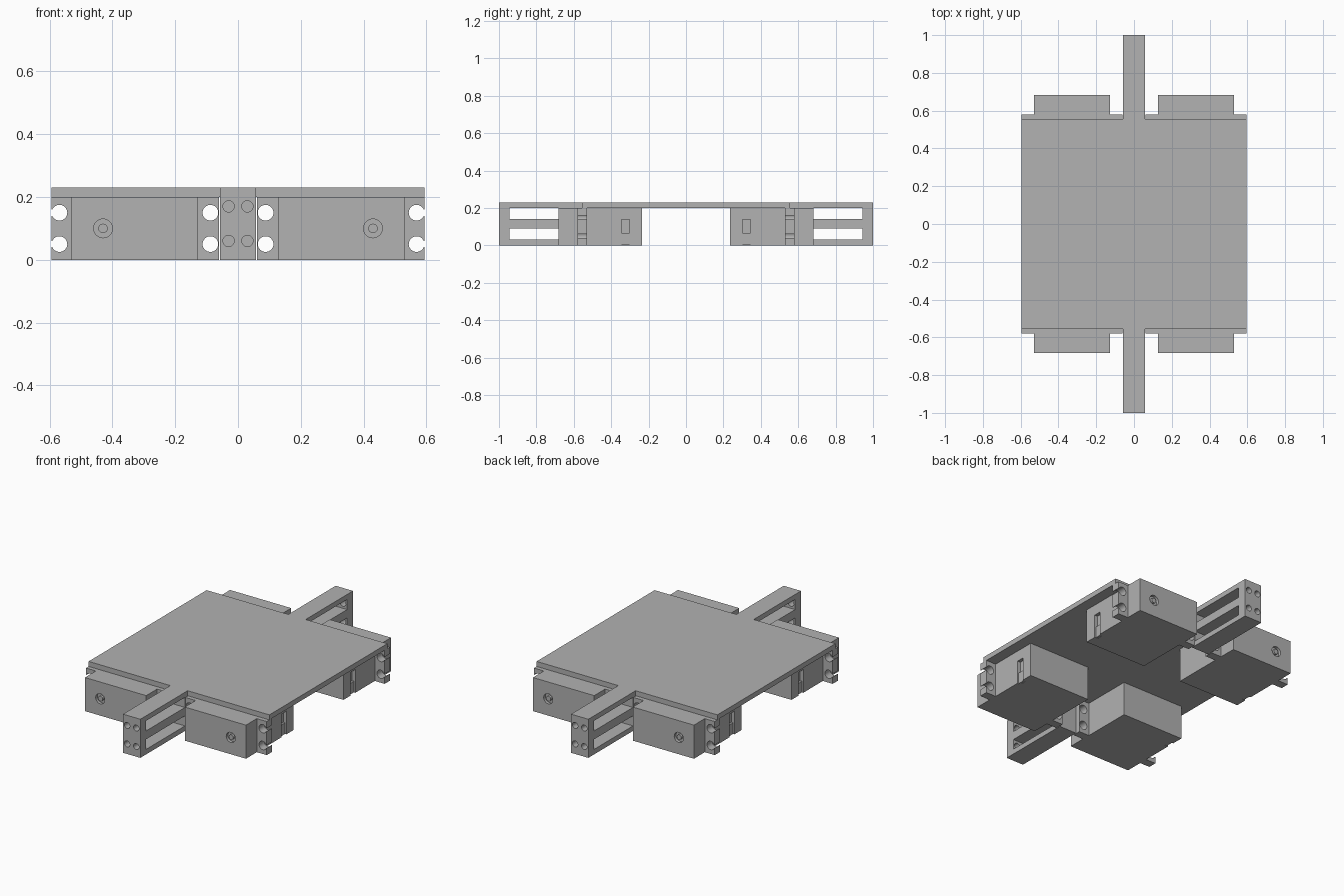
import bpy, bmesh, math
from mathutils import Matrix

cube = bpy.data.objects.get("Cube")
if cube:
    bpy.data.objects.remove(cube, do_unlink=True)

grey = bpy.data.materials.new("plain grey")
grey.use_nodes = True
colour = (0.445, 0.445, 0.445, 1)
grey.diffuse_color = colour
grey.node_tree.nodes["Principled BSDF"].inputs["Base Color"].default_value = colour


def finish(name, bm):
    mesh = bpy.data.meshes.new(name)
    bm.to_mesh(mesh)
    bm.free()
    mesh.materials.append(grey)
    obj = bpy.data.objects.new(name, mesh)
    bpy.context.collection.objects.link(obj)
    return obj


def box(name, x, y, z):
    """Box from its (low, high) range on each axis."""
    bm = bmesh.new()
    bmesh.ops.create_cube(bm, size=1)
    for v in bm.verts:
        v.co = [lo + (c + 0.5) * (hi - lo) for c, (lo, hi) in zip(v.co, (x, y, z))]
    return finish(name, bm)


def rod(name, x, z, radius, y):
    """Cylinder along y between two y values."""
    bm = bmesh.new()
    bmesh.ops.create_cone(bm, cap_ends=True, segments=32, radius1=radius,
                          radius2=radius, depth=y[1] - y[0])
    bm.transform(Matrix.Translation((x, sum(y) / 2, z)) @ Matrix.Rotation(math.pi / 2, 4, "X"))
    return finish(name, bm)


def cut(target, cutters):
    bpy.context.view_layer.objects.active = target
    for c in cutters:
        mod = target.modifiers.new("cut", "BOOLEAN")
        mod.object = c
        mod.solver = "EXACT"
        bpy.ops.object.modifier_apply(modifier=mod.name)
        bpy.data.objects.remove(c, do_unlink=True)


def smooth(obj):
    bpy.ops.object.select_all(action="DESELECT")
    obj.select_set(True)
    bpy.context.view_layer.objects.active = obj
    bpy.ops.object.shade_smooth_by_angle(angle=math.radians(30))


def copy_flipped(obj, name, sx, sy):
    """Mirrored copy in x and/or y with normals kept outward."""
    bm = bmesh.new()
    bm.from_mesh(obj.data)
    bm.transform(Matrix.Diagonal((sx, sy, 1, 1)))
    if sx * sy < 0:
        bmesh.ops.reverse_faces(bm, faces=bm.faces[:])
    smooth(finish(name, bm))


# Top plate
box("deck_plate", (-0.595, 0.595), (-0.555, 0.555), (0.2, 0.23))

# Slotted arm with four bolt holes in its end
arm = box("back_arm", (-0.057, 0.057), (0.555, 1), (0, 0.23))
slots = [box("slot_cutter", (-0.1, 0.1), (0.58, 0.945), z) for z in ((0.03, 0.09), (0.14, 0.2))]
bolts = [rod("bolt_cutter", x, z, 0.018, (0.93, 1.05))
         for x in (-0.03, 0.03) for z in (0.06, 0.17)]
cut(arm, slots + bolts)

# Motor body with a shaft recess in front and a cable slot on the outer side
body = box("motor_body_back_left", (0.127, 0.53), (0.235, 0.682), (0, 0.2))
cut(body, [rod("shaft_cutter", 0.43, 0.1, 0.03, (0.665, 0.72)),
           box("cable_cutter", (0.51, 0.6), (0.302, 0.346), (-0.05, 0.138))])
shaft = rod("motor_shaft_back_left", 0.43, 0.1, 0.015, (0.66, 0.68))
cable = box("cable_plug_back_left", (0.505, 0.522), (0.302, 0.346), (0.001, 0.067))

# Mounting ears, each with two holes; the outer holes open to the edge
inner_ear = box("inner_ear_back_left", (0.06, 0.127), (0.53, 0.58), (0, 0.2))
cut(inner_ear, [rod("hole_cutter", 0.088, z, 0.025, (0.5, 0.6)) for z in (0.05, 0.15)])
outer_ear = box("outer_ear_back_left", (0.53, 0.595), (0.53, 0.58), (0, 0.2))
for z in (0.05, 0.15):
    cut(outer_ear, [rod("hole_cutter", 0.569, z, 0.025, (0.5, 0.6)),
                    box("notch_cutter", (0.58, 0.62), (0.5, 0.6), (z - 0.01, z + 0.01))])

# Mirror everything to the other ends and sides
copy_flipped(arm, "front_arm", 1, -1)
smooth(arm)
for part in (body, shaft, cable, inner_ear, outer_ear):
    base = part.name.replace("_back_left", "")
    copy_flipped(part, base + "_back_right", -1, 1)
    copy_flipped(part, base + "_front_left", 1, -1)
    copy_flipped(part, base + "_front_right", -1, -1)
    smooth(part)
